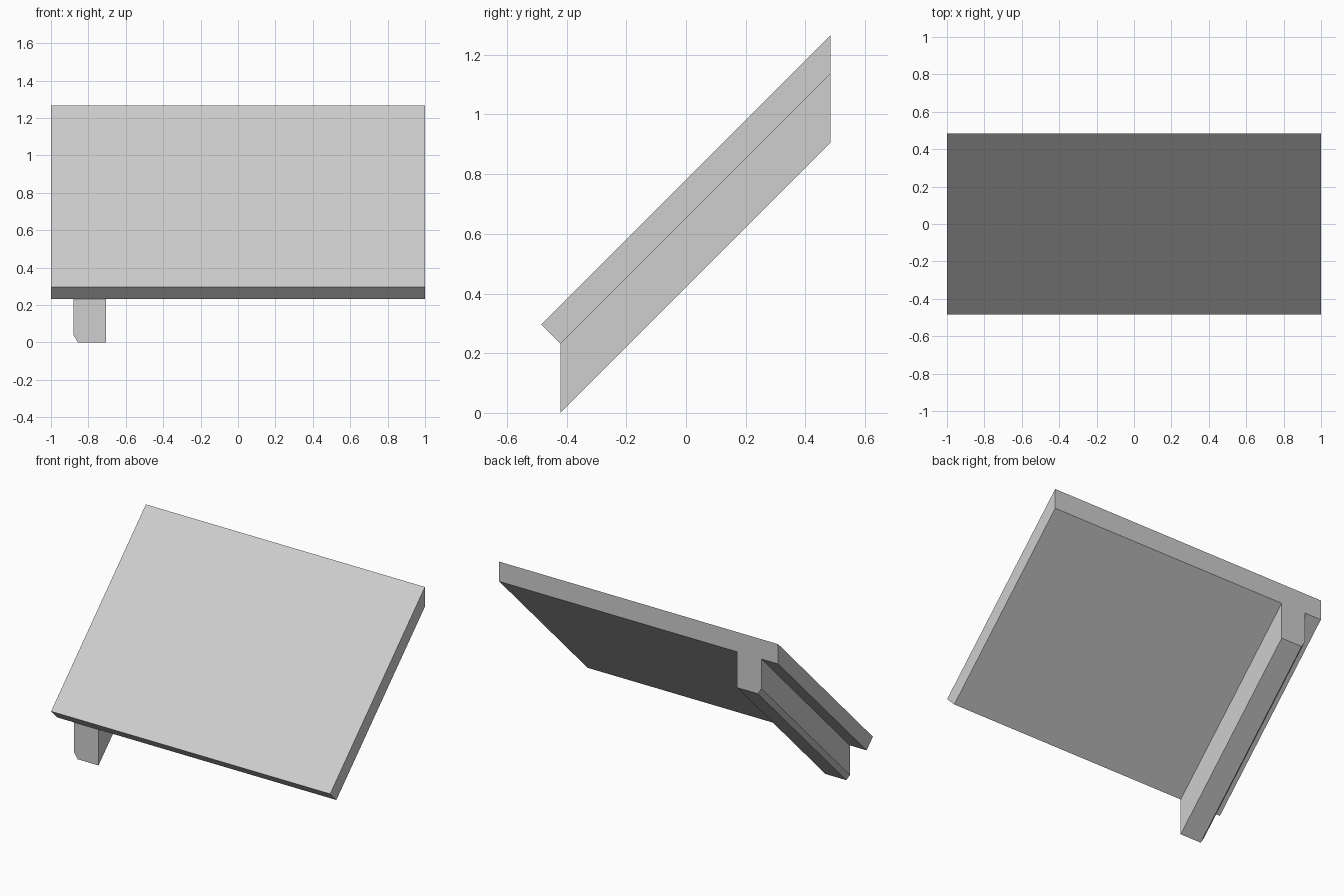
import bpy
import bmesh

cube = bpy.data.objects.get("Cube")
if cube:
    bpy.data.objects.remove(cube, do_unlink=True)

grey = bpy.data.materials.new("light_grey")
grey.use_nodes = True
GREY = (0.62, 0.62, 0.62, 1)
grey.diffuse_color = GREY
grey.node_tree.nodes["Principled BSDF"].inputs["Base Color"].default_value = GREY


def loft(name, start, end):
    """Join two matching outlines into a closed solid."""
    bm = bmesh.new()
    a = [bm.verts.new(p) for p in start]
    b = [bm.verts.new(p) for p in end]
    bm.faces.new(a)
    bm.faces.new(b[::-1])
    for i in range(len(a)):
        j = (i + 1) % len(a)
        bm.faces.new((a[i], b[i], b[j], a[j]))
    bmesh.ops.recalc_face_normals(bm, faces=bm.faces)
    mesh = bpy.data.meshes.new(name)
    bm.to_mesh(mesh)
    bm.free()
    mesh.materials.append(grey)
    obj = bpy.data.objects.new(name, mesh)
    bpy.context.collection.objects.link(obj)
    return obj


FRONT, BACK = -0.421, 0.485   # plumb-cut ends of the rafter
RISE = BACK - FRONT           # 45 degree pitch

# Sloping roof panel: square cut at the eave, plumb cut at the ridge
side = [(-BACK, 0.296), (BACK, 1.266), (BACK, 1.138), (FRONT, 0.232)]
loft("roof_panel",
     [(-1, y, z) for y, z in side],
     [(1, y, z) for y, z in side])

# Rafter under the panel, with one chamfered lower edge
section = [(-0.88, 0.232), (-0.88, 0.04), (-0.855, 0), (-0.705, 0), (-0.705, 0.232)]
loft("rafter",
     [(x, FRONT, z) for x, z in section],
     [(x, BACK, z + RISE) for x, z in section])
